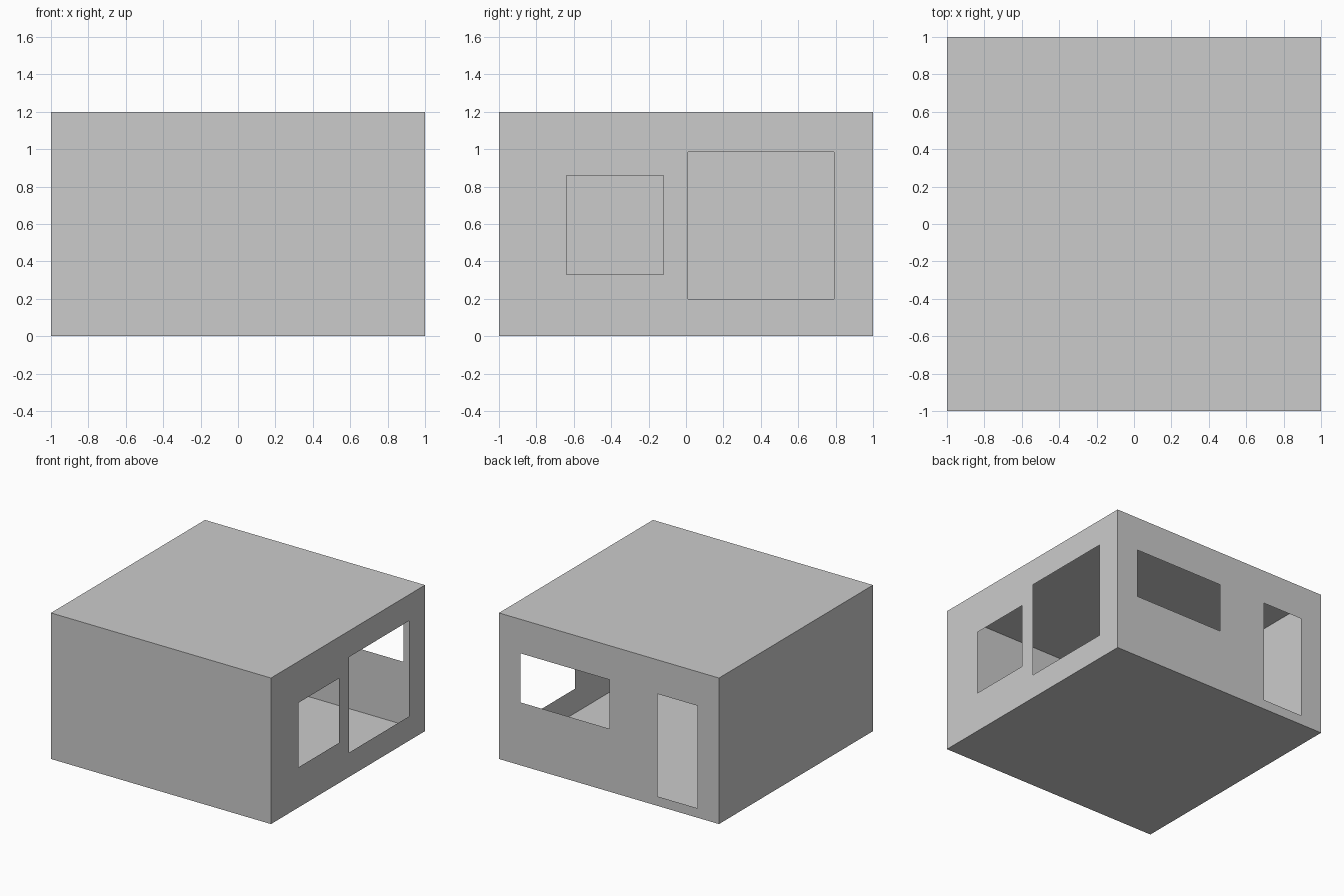
import bpy, bmesh
from mathutils import Vector

if "Cube" in bpy.data.objects:
    bpy.data.objects.remove(bpy.data.objects["Cube"])

W, H = 1.0, 1.2  # half width, height


def panel(name, origin, u, v, size, holes=()):
    """Thin flat panel spanned by u and v (normal = u x v) with rectangular holes."""
    o, u, v = Vector(origin), Vector(u), Vector(v)
    bm = bmesh.new()
    edges = []
    for a0, a1, b0, b1 in [(*size,), *holes]:
        ring = [bm.verts.new(o + u * a + v * b)
                for a, b in ((a0, b0), (a1, b0), (a1, b1), (a0, b1))]
        edges += [bm.edges.new((ring[i], ring[(i + 1) % 4])) for i in range(4)]
    n = u.cross(v)
    bmesh.ops.triangle_fill(bm, edges=edges, use_beauty=True, normal=n)
    for f in bm.faces:
        f.normal_update()
        if f.normal.dot(n) < 0:
            f.normal_flip()
    me = bpy.data.meshes.new(name)
    bm.to_mesh(me)
    bm.free()
    ob = bpy.data.objects.new(name, me)
    bpy.context.collection.objects.link(ob)
    return ob


X, Y, Z = (1, 0, 0), (0, 1, 0), (0, 0, 1)
wall = (-W, W, 0, H)
slab = (-W, W, -W, W)

# floor and roof
panel("floor", (0, 0, 0), Y, X, slab)
panel("roof", (0, 0, H), X, Y, slab)

# solid front and left walls
panel("front_wall", (0, -W, 0), X, Z, wall)
panel("left_wall", (-W, 0, 0), (0, -1, 0), Z, wall)

# right wall with small and large window
panel("right_wall", (W, 0, 0), Y, Z, wall,
      [(-0.64, -0.12, 0.33, 0.86), (0.01, 0.79, 0.2, 0.985)])

# back wall with wide window and doorway (u runs towards -x)
panel("back_wall", (0, W, 0), (-1, 0, 0), Z, wall,
      [(-0.805, 0.005, 0.517, 0.92), (0.44, 0.805, 0.078, 0.92)])
